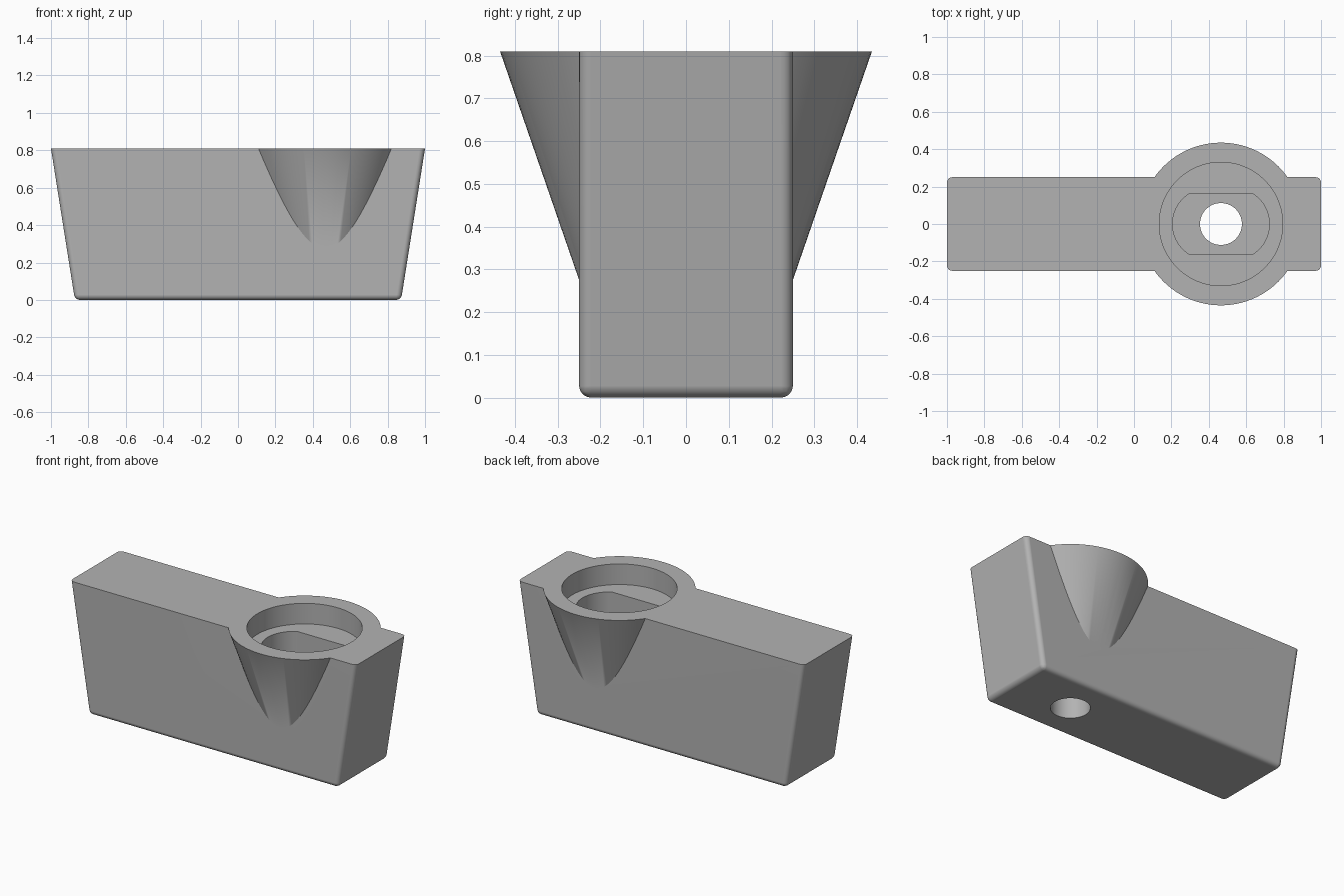
import bpy, bmesh, math

if "Cube" in bpy.data.objects:
    bpy.data.objects.remove(bpy.data.objects["Cube"])

TOP = 0.81            # finished height
OVER = 1.0            # rough height before the top is trimmed flat
CX = 0.465            # axis of the boss and bore

grey = bpy.data.materials.new("plain grey")
grey.diffuse_color = (0.45, 0.45, 0.45, 1)
grey.use_nodes = True
grey.node_tree.nodes["Principled BSDF"].inputs["Base Color"].default_value = grey.diffuse_color


def make(name, bm):
    bmesh.ops.recalc_face_normals(bm, faces=bm.faces)
    me = bpy.data.meshes.new(name)
    bm.to_mesh(me)
    bm.free()
    me.materials.append(grey)
    ob = bpy.data.objects.new(name, me)
    bpy.context.collection.objects.link(ob)
    return ob


def loft(bm, lower, upper, z0, z1):
    """Closed prism between two outlines with the same point count."""
    a = [bm.verts.new((x, y, z0)) for x, y in lower]
    b = [bm.verts.new((x, y, z1)) for x, y in upper]
    bm.faces.new(a)
    bm.faces.new(b)
    n = len(a)
    for i in range(n):
        bm.faces.new((a[i], a[(i + 1) % n], b[(i + 1) % n], b[i]))
    return bm


def rect(hx, hy):
    return [(-hx, -hy), (hx, -hy), (hx, hy), (-hx, hy)]


def circle(r, n=96):
    return [(CX + r * math.cos(math.tau * i / n), r * math.sin(math.tau * i / n))
            for i in range(n)]


def slot():
    """Flat front and back, bowed ends."""
    off, r, hy = 0.0675, 0.1915, 0.163
    half = math.asin(hy / r)
    right = [(off + r * math.cos(t), r * math.sin(t))
             for t in (-half + 2 * half * i / 24 for i in range(25))]
    return ([(CX + x, y) for x, y in right] +
            [(CX - x, -y) for x, y in right])


# Tapered block, rounded on the uprights and around the base
slope = 0.128 / TOP
bm = loft(bmesh.new(), rect(0.872, 0.25), rect(0.872 + slope * OVER, 0.25), 0, OVER)
rounded = [e for e in bm.edges if min(v.co.z for v in e.verts) < 0.01]
bmesh.ops.bevel(bm, geom=rounded, offset=0.028, segments=6, profile=0.5,
                affect='EDGES', clamp_overlap=True)
block = make("tapered_block", bm)

# Conical boss flaring out towards the top
k = 0.185 / 0.535
boss = make("conical_boss", loft(bmesh.new(), circle(0.435 - k * (TOP - 0.12)),
                                 circle(0.435 + k * (OVER + 0.05 - TOP)),
                                 0.12, OVER + 0.05))

# Cutters: flat top, round recess, deep slot, through hole
cutters = [
    make("top_trim", loft(bmesh.new(), rect(2, 2), rect(2, 2), TOP, 1.5)),
    make("recess_cutter", loft(bmesh.new(), circle(0.33), circle(0.33), 0.68, 1.2)),
    make("slot_cutter", loft(bmesh.new(), slot(), slot(), 0.18, 1.1)),
    make("hole_cutter", loft(bmesh.new(), circle(0.112, 64), circle(0.112, 64), -0.2, 0.9)),
]

bpy.context.view_layer.objects.active = block
block.select_set(True)
for ob, op in [(boss, 'UNION')] + [(c, 'DIFFERENCE') for c in cutters]:
    mod = block.modifiers.new(ob.name, 'BOOLEAN')
    mod.operation = op
    mod.solver = 'EXACT'
    mod.object = ob
    bpy.ops.object.modifier_apply(modifier=mod.name)
    bpy.data.objects.remove(ob, do_unlink=True)

# Smooth curved walls, crisp edges, flat large faces
bpy.ops.object.select_all(action='DESELECT')
block.select_set(True)
bpy.ops.object.shade_smooth_by_angle(angle=math.radians(25))
wn = block.modifiers.new("flat_faces", 'WEIGHTED_NORMAL')
wn.keep_sharp = True
